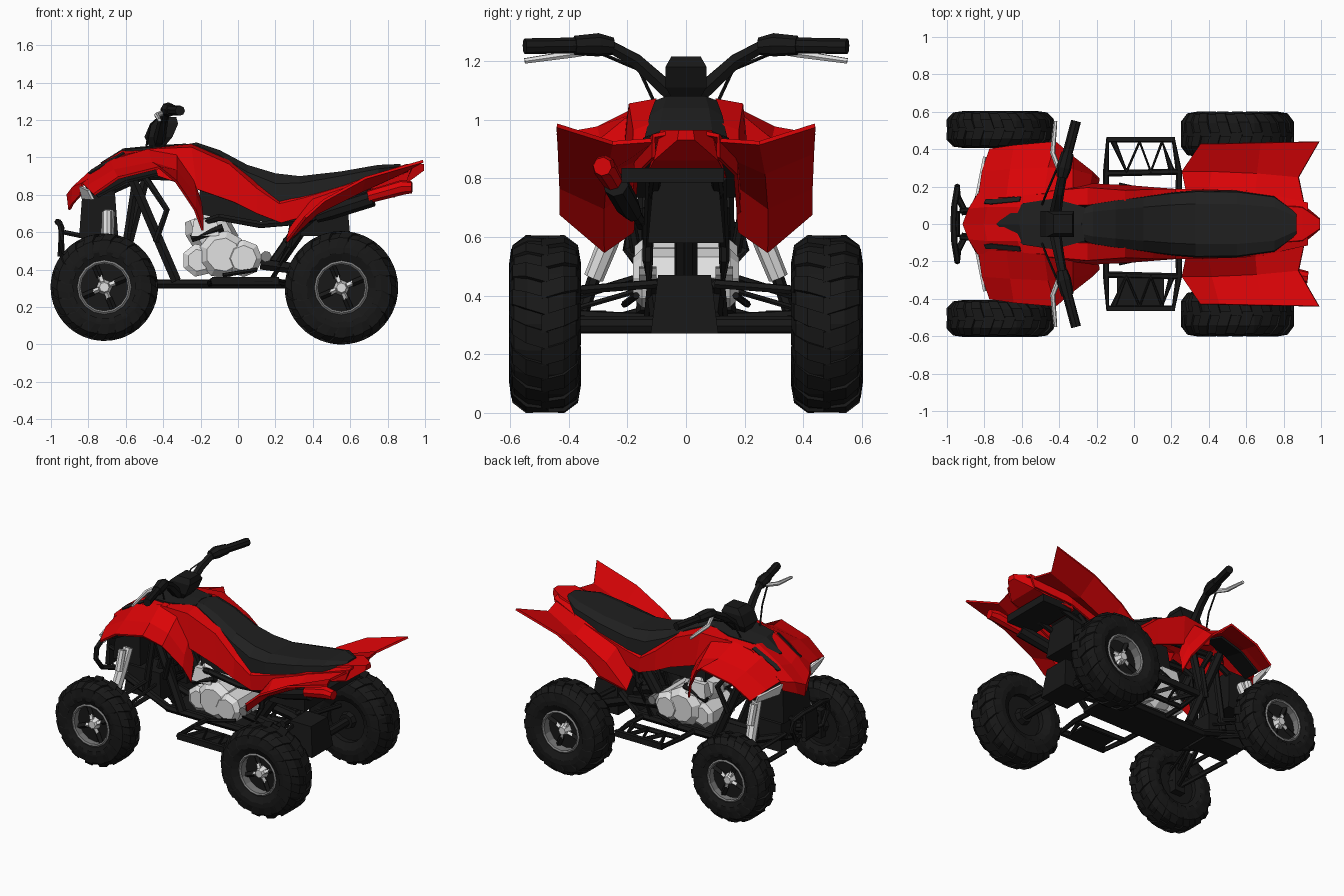
import bpy, bmesh, math
from mathutils import Vector

def mat(name, r, g, b):
    m = bpy.data.materials.new(name)
    m.diffuse_color = (r, g, b, 1)
    return m

RED = mat("red plastic", .70, .001, .002)
BLACK = mat("black rubber and frame", .009, .009, .009)
SEAT = mat("seat black", .014, .014, .014)
SILVER = mat("silver metal", .75, .75, .75)
GREY = mat("rim grey", .22, .22, .22)

def make(name, verts, faces, m, mirror=False, thick=0):
    verts, faces = [tuple(v) for v in verts], [tuple(f) for f in faces]
    if mirror:
        n = len(verts)
        verts += [(x, -y, z) for x, y, z in verts]
        faces += [tuple(i + n for i in reversed(f)) for f in faces]
    me = bpy.data.meshes.new(name)
    me.from_pydata(verts, [], faces)
    bm = bmesh.new()
    bm.from_mesh(me)
    bmesh.ops.remove_doubles(bm, verts=bm.verts, dist=1e-5)
    bmesh.ops.recalc_face_normals(bm, faces=bm.faces)
    bm.to_mesh(me)
    bm.free()
    me.materials.append(m)
    ob = bpy.data.objects.new(name, me)
    bpy.context.collection.objects.link(ob)
    if thick:
        s = ob.modifiers.new("thickness", 'SOLIDIFY')
        s.thickness, s.offset = thick, 0
    return ob

def rings(rows, cap=True, loop=False):
    # skin between equal closed rings
    n, k = len(rows[0]), len(rows)
    v = [p for r in rows for p in r]
    f = [(i*n + j, i*n + (j+1) % n, (i+1) % k*n + (j+1) % n, (i+1) % k*n + j)
         for i in range(k if loop else k-1) for j in range(n)]
    if cap and not loop:
        f += [tuple(range(n)), tuple(range((k-1)*n, k*n))]
    return v, f

def panel(name, rows, m, thick=.014):
    n = len(rows[0])
    f = [(i*n+j, i*n+j+1, (i+1)*n+j+1, (i+1)*n+j) for i in range(len(rows)-1) for j in range(n-1)]
    return make(name, [p for r in rows for p in r], f, m, True, thick)

def tube(name, pts, r, m, mirror=True, n=6):
    pts = [Vector(p) for p in pts]
    rows = []
    for i, p in enumerate(pts):
        t = (pts[min(i+1, len(pts)-1)] - pts[max(i-1, 0)]).normalized()
        a = t.cross(Vector((.13, .09, 1)) if abs(t.z) < .9 else Vector((1, 0, 0))).normalized()
        b = t.cross(a)
        rad = r[i] if isinstance(r, (list, tuple)) else r
        rows.append([p + rad*(math.cos(q)*a + math.sin(q)*b) for q in (2*math.pi*k/n for k in range(n))])
    return make(name, *rings(rows), m, mirror)

def lathe(name, prof, x, z, n, m, loop=False, mirror=True):
    rows = [[(x + r*math.cos(2*math.pi*k/n), y, z + r*math.sin(2*math.pi*k/n)) for k in range(n)] for y, r in prof]
    return make(name, *rings(rows, loop=loop), m, mirror)

def box(name, x0, x1, y0, y1, z0, z1, m, mirror=False, taper=0):
    rows = [[(x0+d, y0+d, z), (x1-d, y0+d, z), (x1-d, y1-d, z), (x0+d, y1-d, z)] for z, d in ((z0, 0), (z1, taper))]
    return make(name, *rings(rows), m, mirror)

# wheels: tyre, chevron lugs, rim, ring, hub
def wheel(name, x, z, yc, R, w):
    half = [(.8, .14), (1, .19), (1, R-.085), (.88, R-.035), (.5, R-.009)]
    prof = [(yc - a*w, r) for a, r in half] + [(yc + a*w, r) for a, r in reversed(half)]
    lathe(name + "_tyre", prof, x, z, 20, BLACK, loop=True)
    v, f = [], []
    for i in range(32):
        s = 1 if i % 2 else -1
        rows = []
        for k, (a, r) in enumerate(((-.1, R), (.55, R), (.93, R-.034), (1.01, R-.09))):
            mid = 2*math.pi*i/32 + .08*k
            rows.append([(x + q*math.cos(mid+d), yc + s*a*w, z + q*math.sin(mid+d))
                         for q, d in ((r, -.1), (r, .1), (r-.03, .11), (r-.03, -.11))])
        rv, rf = rings(rows)
        f += [tuple(j + len(v) for j in q) for q in rf]
        v += rv
    make(name + "_tread_lugs", v, f, BLACK, True)
    lathe(name + "_rim", [(yc-.5*w, .145), (yc+.3*w, .145)], x, z, 16, BLACK)
    lathe(name + "_rim_ring", [(yc+.3*w, .13), (yc+.82*w, .126), (yc+.88*w, .135), (yc+.82*w, .145), (yc+.3*w, .146)],
          x, z, 16, GREY, loop=True)
    lathe(name + "_inner_hub", [(yc-.8*w, .05), (yc-.4*w, .06)], x, z, 8, BLACK)
    lathe(name + "_hub", [(yc+.2*w, .045), (yc+.7*w, .026)], x, z, 8, SILVER)
    for i in range(4):
        c, s = math.cos(.4 + i*math.pi/2), math.sin(.4 + i*math.pi/2)
        tube(name + "_spoke", [(x+.03*c, yc+.5*w, z+.03*s), (x+.065*c, yc+.42*w, z+.065*s)], .014, SILVER, n=4)
        tube(name + "_spoke_end", [(x+.06*c, yc+.4*w, z+.06*s), (x+.13*c, yc+.4*w, z+.13*s)], .018, BLACK, n=4)

wheel("front_wheel", -.715, .306, .505, .287, .098)
wheel("rear_wheel", .553, .303, .48, .303, .12)

# red bodywork
panel("front_fender", [
    [(-.83, .14, .86), (-.81, .28, .84), (-.77, .40, .80)],
    [(-.68, .14, .98), (-.66, .29, .93), (-.64, .42, .89)],
    [(-.48, .16, 1.04), (-.46, .30, .97), (-.42, .44, .945)],
    [(-.33, .19, 1.01), (-.33, .29, .93), (-.33, .36, .87)],
    [(-.24, .20, .88), (-.23, .26, .80), (-.23, .28, .72)],
    [(-.20, .20, .76), (-.19, .23, .68), (-.19, .24, .61)]], RED)
panel("nose", [
    [(-.90, 0, .72), (-.885, .05, .75), (-.84, .15, .80)],
    [(-.91, 0, .80), (-.88, .08, .84), (-.83, .16, .86)],
    [(-.80, 0, .91), (-.78, .09, .93), (-.74, .15, .92)],
    [(-.62, 0, 1.02), (-.62, .09, 1.03), (-.60, .15, 1.01)],
    [(-.42, 0, 1.045), (-.42, .10, 1.05), (-.42, .17, 1.045)]], RED)
panel("side_panel", [
    [(-.47, .10, 1.045), (-.47, .17, 1.04), (-.43, .21, .90)],
    [(-.25, .10, 1.065), (-.25, .19, 1.05), (-.22, .21, .83)],
    [(-.05, .12, .98), (-.05, .175, .96), (-.02, .20, .76)],
    [(.10, .14, .86), (.10, .18, .83), (.10, .19, .70)],
    [(.22, .15, .77), (.22, .18, .75), (.23, .18, .65)],
    [(.35, .16, .80), (.35, .18, .78), (.34, .18, .68)],
    [(.65, .15, .88), (.65, .17, .87), (.65, .17, .81)],
    [(.93, .06, .955), (.93, .11, .945), (.90, .11, .87)]], RED)
panel("rear_fender", [
    [(.28, .18, .62), (.26, .28, .55), (.36, .43, .68)],
    [(.40, .17, .78), (.42, .28, .70), (.46, .43, .77)],
    [(.65, .16, .87), (.66, .27, .82), (.68, .435, .89)],
    [(.91, .11, .93), (.88, .25, .92), (.99, .44, .98)]], RED)
tail = [[(x, -w, z0), (x, w, z0), (x, w*.8, z1), (x, -w*.8, z1)]
        for x, w, z0, z1 in ((.6, .14, .80, .87), (.9, .11, .86, .965), (.995, .03, .93, .965))]
make("tail", *rings(tail), RED)

# seat and tank cover
rows = []
for x, zt, w, zb in ((-.33, 1.06, .07, 1.0), (-.22, 1.08, .11, 1.03), (-.1, 1.04, .13, .95), (.05, .96, .15, .83),
                     (.2, .915, .17, .735), (.33, .90, .18, .775), (.55, .925, .178, .845), (.75, .96, .15, .89), (.87, .965, .06, .92)):
    zm = zb + .7*(zt - zb)
    rows.append([(x, -w, zb), (x, -w*.96, zm), (x, -w*.6, zt), (x, w*.6, zt), (x, w*.96, zm), (x, w, zb)])
make("seat", *rings(rows), SEAT)
panel("tank_cover", [[(x, 0, z), (x + .02, w, z - .005)] for x, w, z in
      ((-.73, .02, .965), (-.61, .11, 1.04), (-.45, .135, 1.055), (-.28, .09, 1.065))], SEAT, .018)
panel("nose_slot", [[(-.80, .11, .915), (-.79, .13, .912)], [(-.765, .105, .941), (-.75, .13, .934)],
                    [(-.61, .12, 1.028), (-.605, .145, 1.02)]], SEAT, .012)

# headlights and radiator block
panel("headlight", [[(-.842, .15, .845), (-.80, .36, .825)], [(-.83, .17, .78), (-.775, .35, .775)]], SILVER)
box("radiator_block", -.85, -.64, -.15, .15, .57, .84, BLACK, taper=.02)
panel("fender_inner", [[(-.78, .15, .82), (-.75, .30, .79)], [(-.62, .15, .92), (-.6, .32, .87)],
                       [(-.45, .16, .97), (-.43, .33, .91)]], BLACK)

# front bumper
tube("bumper_hoop", [(-.90, .06, .46), (-.94, .14, .48), (-.945, .20, .56), (-.945, .19, .63), (-.96, .10, .655), (-.965, 0, .655)], .017, BLACK)
box("bumper_plate", -.965, -.93, -.07, .07, .47, .66, BLACK, taper=.01)
tube("bumper_strut", [(-.93, .07, .60), (-.74, .09, .56)], .014, BLACK)
tube("bumper_lower_strut", [(-.92, .06, .47), (-.7, .09, .40)], .014, BLACK)

# frame
tube("lower_rail", [(-.83, .09, .46), (-.45, .12, .325), (.28, .12, .325), (.42, .11, .44)], .024, BLACK)
tube("upper_rail", [(-.72, .11, .80), (-.5, .12, .90), (-.1, .11, .88), (.25, .12, .68), (.75, .10, .82)], .02, BLACK)
tube("front_down_tube", [(-.58, .13, .92), (-.33, .14, .34)], .03, BLACK)
tube("front_cross_tube", [(-.55, .12, .86), (-.62, .12, .40)], .022, BLACK)
tube("fender_brace", [(-.50, .14, .90), (-.38, .2, .72), (-.44, .17, .55)], .018, BLACK)
tube("rear_down_tube", [(.18, .12, .34), (.27, .13, .52), (.30, .13, .70)], .018, BLACK)
tube("tail_brace", [(.25, .13, .55), (.55, .12, .80)], .018, BLACK)
box("front_gear_box", -.80, -.52, -.1, .1, .34, .52, BLACK, taper=.02)
box("skid_plate", -.46, .30, -.13, .13, .30, .325, BLACK)
tube("steering_stem", [(-.60, 0, .48), (-.43, 0, 1.13)], .026, BLACK, False)
box("air_box", .33, .60, -.13, .13, .58, .80, BLACK, taper=.02)
box("battery_box", -.22, .22, -.1, .1, .66, .86, BLACK, taper=.02)

# suspension and axles
for z0, z1, r in ((.36, .27, .016), (.48, .38, .014)):
    for x in (-.83, -.60):
        tube("front_arm", [(x, .10, z0), (-.71, .43, z1)], r, BLACK)
tube("tie_rod", [(-.56, .05, .45), (-.64, .43, .34)], .01, BLACK)
box("front_knuckle", -.75, -.67, .40, .45, .23, .42, BLACK, True)
tube("front_shock_rod", [(-.71, .36, .32), (-.71, .31, .47)], .022, BLACK)
tube("front_shock", [(-.71, .315, .46), (-.70, .27, .57), (-.69, .21, .71)], (.034, .036, .032), SILVER, n=8)
tube("front_shock_reservoir", [(-.70, .30, .58), (-.70, .26, .71)], .026, SILVER, n=8)
tube("rear_axle", [(.553, 0, .30), (.553, .42, .30)], .03, BLACK, n=8)
tube("swing_arm", [(.12, .10, .43), (.35, .10, .40), (.553, .09, .32)], .032, BLACK)
box("axle_carrier", .44, .65, -.12, .11, .27, .47, BLACK, taper=.025)
tube("rear_brace", [(.48, .10, .44), (.53, .36, .42)], .016, BLACK)
tube("rear_shock", [(.18, 0, .40), (.36, 0, .66)], .04, BLACK, False, 8)

# engine
lathe("crankcase", [(0, .13), (.13, .13), (.175, .09)], -.08, .48, 9, SILVER)
lathe("clutch_cover", [(0, .10), (.15, .10), (.18, .07)], .03, .46, 8, SILVER)
lathe("front_case", [(0, .09), (.12, .09), (.14, .06)], -.21, .45, 7, SILVER)
tube("cylinder_barrel", [(-.10, 0, .52), (-.17, 0, .64), (-.19, 0, .69)], (.12, .125, .10), SILVER, False, 8)
box("cylinder_head_side", -.25, -.10, .08, .15, .58, .67, SILVER, True, .015)
tube("engine_fin_band", [(-.25, .13, .565), (-.08, .13, .625)], .022, BLACK)
lathe("engine_mount", [(.10, .03), (.16, .03)], .15, .47, 7, GREY)
tube("exhaust_pipe", [(-.22, -.09, .64), (-.10, -.16, .68), (.12, -.15, .64), (.35, -.16, .66), (.48, -.19, .71)], .02, BLACK, False)
tube("gear_pedal", [(.1, .17, .40), (-.08, .21, .37)], .012, BLACK)

# muffler and tail lamp carrier
tube("muffler", [(.42, -.18, .68), (.50, -.20, .71), (.72, -.24, .78)], (.03, .042, .044), BLACK, False, 8)
tube("muffler_cap", [(.70, -.25, .79), (.88, -.28, .84), (.93, -.285, .84)], (.035, .04, .032), RED, False, 8)
box("tail_lamp_carrier", .62, .84, -.22, .13, .785, .835, BLACK)

# foot rests
tube("foot_rest_frame", [(-.15, .14, .325), (-.15, .27, .33), (-.14, .45, .34), (.21, .45, .34), (.24, .28, .33), (.24, .14, .325)], .017, BLACK)
tube("foot_rest_inner_rail", [(-.15, .27, .33), (.24, .28, .33)], .017, BLACK)
tube("foot_rest_grip", [(-.11, .44, .335), (-.04, .28, .335), (.03, .44, .335), (.09, .28, .335), (.15, .44, .335), (.20, .29, .335)], .016, BLACK)
box("foot_plate", -.09, .16, -.44, -.28, .32, .335, BLACK)
box("heel_edge", -.14, .22, .44, .465, .32, .36, BLACK, True)

# handlebar
pod = [[(x0, -w, z), (x1, -w, z), (x1, w, z), (x0, w, z)] for z, x0, x1, w in
       ((1.05, -.47, -.40, .035), (1.11, -.50, -.35, .07), (1.18, -.47, -.32, .07), (1.215, -.43, -.33, .05))]
make("instrument_pod", *rings(pod), BLACK)
tube("handlebar", [(-.43, 0, 1.07), (-.42, .06, 1.10), (-.40, .17, 1.20), (-.38, .27, 1.255), (-.35, .40, 1.255)],
     (.03, .032, .027, .024, .022), BLACK)
tube("grip", [(-.355, .38, 1.253), (-.31, .55, 1.25)], .027, BLACK, n=8)
tube("switch_housing", [(-.385, .25, 1.25), (-.375, .30, 1.255), (-.355, .38, 1.253)], (.03, .04, .033), BLACK, n=8)
tube("lever", [(-.40, .29, 1.24), (-.435, .38, 1.225), (-.42, .55, 1.20)], (.014, .014, .01), SILVER)
tube("brake_cable", [(-.41, .30, 1.23), (-.47, .16, 1.17), (-.50, .08, 1.0)], .006, BLACK, n=4)
